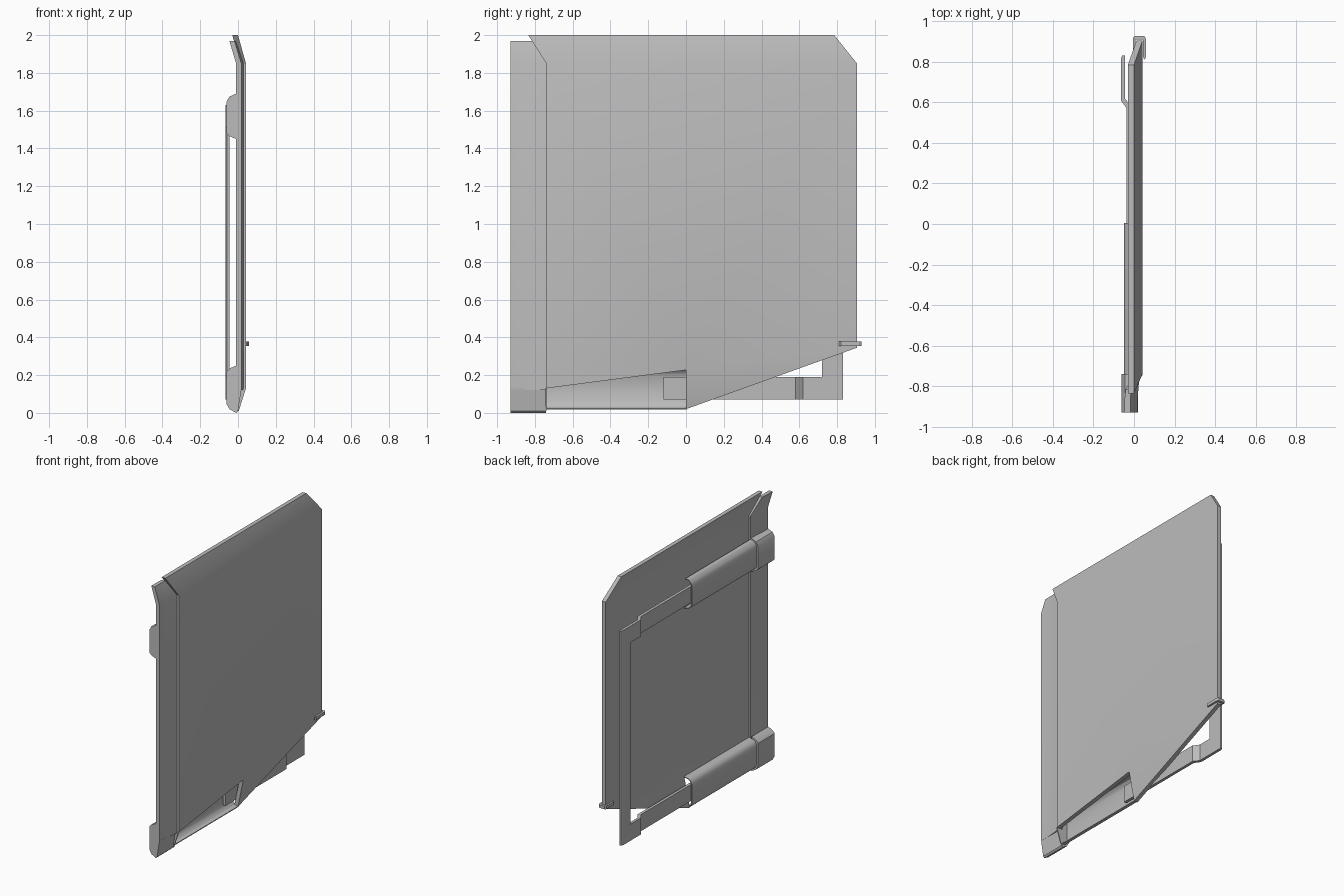
import bpy, bmesh, math
from mathutils import Vector

if "Cube" in bpy.data.objects:
    bpy.data.objects.remove(bpy.data.objects["Cube"])

grey = bpy.data.materials.new("plain grey")
grey.use_nodes = True
grey.diffuse_color = (0.5, 0.5, 0.5, 1)
grey.node_tree.nodes["Principled BSDF"].inputs["Base Color"].default_value = (0.5, 0.5, 0.5, 1)


def sheet(name, verts, faces, thickness):
    """Faces extruded along a vector into a solid."""
    bm = bmesh.new()
    vs = [bm.verts.new(v) for v in verts]
    fs = [bm.faces.new([vs[i] for i in f]) for f in faces]
    new = bmesh.ops.extrude_face_region(bm, geom=fs, use_keep_orig=True)["geom"]
    moved = [g for g in new if isinstance(g, bmesh.types.BMVert)]
    bmesh.ops.translate(bm, verts=moved, vec=Vector(thickness))
    bmesh.ops.recalc_face_normals(bm, faces=bm.faces)
    me = bpy.data.meshes.new(name)
    bm.to_mesh(me)
    bm.free()
    ob = bpy.data.objects.new(name, me)
    bpy.context.collection.objects.link(ob)
    me.materials.append(grey)
    bpy.ops.object.select_all(action='DESELECT')
    ob.select_set(True)
    bpy.context.view_layer.objects.active = ob
    bpy.ops.object.shade_smooth_by_angle(angle=math.radians(30))
    return ob


def prism_y(name, xz, y0, y1):
    return sheet(name, [(x, y0, z) for x, z in xz], [range(len(xz))], (0, y1 - y0, 0))


def prism_z(name, xy, z0, z1):
    return sheet(name, [(x, y, z0) for x, y in xy], [range(len(xy))], (0, 0, z1 - z0))


def flip(points):
    """Mirror a cross-section from the lower to the upper bracket."""
    return [(x, 1.70 - z) for x, z in points]


# Main panel: flat body, inward-leaning top flap and lower rear triangle
sheet("main_panel",
      [(.042, -.74, .13), (.042, 0, .227), (.042, .905, .345), (.042, .905, 1.85),
       (.042, -.74, 1.85), (.0, .785, 2.0), (.0, -.835, 2.0), (.0, 0, .02)],
      [(0, 1, 2, 3, 4), (4, 3, 5, 6), (1, 7, 2)], (-.03, 0, 0))

# Front edge strip, stepped behind the panel, with its own leaning top
sheet("front_strip",
      [(.018, -.93, .12), (.018, -.86, .12), (.028, -.74, .12),
       (.018, -.93, 1.85), (.018, -.86, 1.85), (.028, -.74, 1.85),
       (-.018, -.93, 1.97), (-.018, -.86, 1.97), (-.013, -.815, 1.97)],
      [(0, 1, 4, 3), (1, 2, 5, 4), (3, 4, 7, 6), (4, 5, 8, 7)], (-.028, 0, 0))

# Front end caps of the two brackets
prism_y("lower_bracket_cap",
        [(-.062, .05), (-.062, .215), (-.045, .235), (-.01, .25), (-.005, .13),
         (.019, .13), (.0, .01), (-.01, 0), (-.045, .02)], -.93, -.74)
prism_y("upper_bracket_cap",
        [(-.062, 1.48), (-.062, 1.645), (-.045, 1.675), (-.01, 1.69),
         (0, 1.69), (0, 1.45), (-.01, 1.45), (-.045, 1.465)], -.93, -.74)

# Gusset between the lower cap and the panel corner
prism_y("corner_gusset", [(.042, .13), (.004, .01), (-.01, .01), (-.01, .13)], -.746, -.738)

# Hollow sleeves open towards the panel
sleeve = [(0, .018), (-.025, .022), (-.04, .035), (-.05, .055),
          (-.05, .2), (-.04, .22), (-.025, .232), (.015, .24),
          (.015, .234), (-.024, .226), (-.036, .215), (-.045, .198),
          (-.045, .057), (-.036, .041), (-.024, .029), (0, .024)]
prism_y("lower_sleeve", sleeve, -.74, .005)
prism_y("upper_sleeve", flip(sleeve), -.74, .005)

# Sliding frame: two jogged arms joined by a rear bar
arm = [(-.015, -.12), (-.015, .58), (-.045, .62), (-.045, .83),
       (-.058, .83), (-.065, .815), (-.065, .61), (-.036, .57), (-.036, -.12)]
prism_z("lower_arm", arm, .07, .19)
prism_z("upper_arm", arm, 1.51, 1.63)
prism_z("rear_bar", [(-.045, .72), (-.045, .83), (-.058, .83), (-.065, .815),
                     (-.065, .735), (-.058, .72)], .19, 1.51)

# Small clip hooked around the rear edge of the panel
prism_z("rear_clip", [(.044, .83), (.044, .91), (.008, .91), (.008, .83), (-.004, .83),
                      (-.004, .92), (.004, .928), (.05, .928), (.058, .915), (.058, .82),
                      (.05, .81)], .355, .377)
